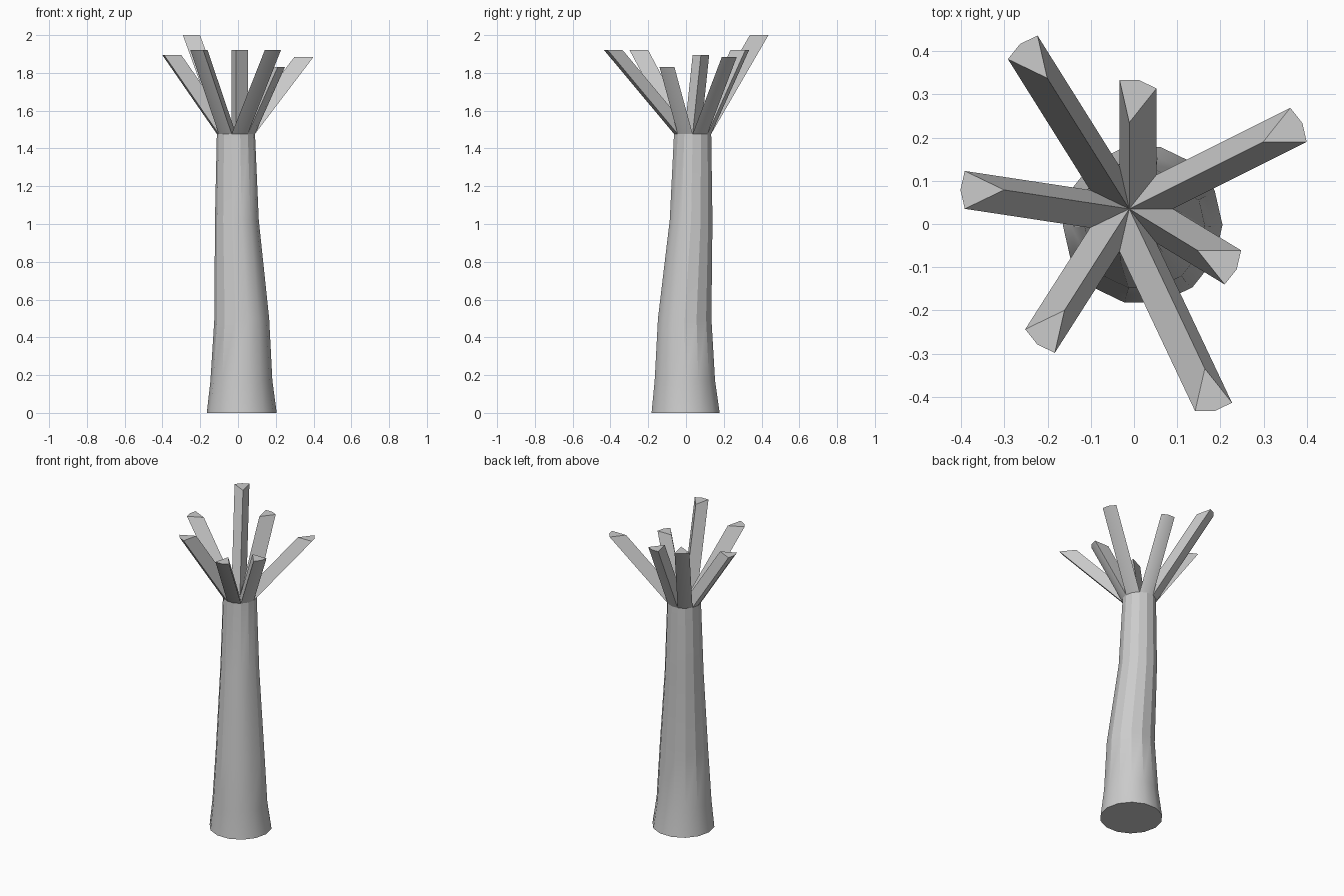
import bpy, bmesh
from math import cos, sin, pi, radians
from mathutils import Vector

if "Cube" in bpy.data.objects:
    bpy.data.objects.remove(bpy.data.objects["Cube"])

SIDES = 14


def ring_point(cx, cy, z, r, i):
    a = 2 * pi * i / SIDES
    return Vector((cx + r * cos(a), cy + r * sin(a), z))


def finish(bm, name):
    bmesh.ops.recalc_face_normals(bm, faces=bm.faces[:])
    me = bpy.data.meshes.new(name)
    bm.to_mesh(me)
    bm.free()
    ob = bpy.data.objects.new(name, me)
    bpy.context.collection.objects.link(ob)
    bpy.ops.object.select_all(action='DESELECT')
    ob.select_set(True)
    bpy.context.view_layer.objects.active = ob
    bpy.ops.object.shade_smooth_by_angle(angle=radians(25.6))


# trunk sections: centre x, centre y, z, radius
sections = [(0.02, -0.002, 0, 0.185), (0.018, -0.006, 0.17, 0.164),
            (0.02, -0.007, 0.5, 0.145), (-0.006, 0.027, 1.02, 0.116),
            (-0.011, 0.035, 1.477, 0.101)]

# trunk
bm = bmesh.new()
rings = [[bm.verts.new(ring_point(*s, i)) for i in range(SIDES)] for s in sections]
for lo, hi in zip(rings, rings[1:]):
    for i in range(SIDES):
        j = (i + 1) % SIDES
        bm.faces.new((lo[i], lo[j], hi[j], hi[i]))
bm.faces.new(rings[0][::-1])
# top cap, shared by all branch roots
bm.faces.new(rings[-1])
# normals are oriented while closed, then the hidden cap is removed
bmesh.ops.recalc_face_normals(bm, faces=bm.faces[:])
bm.faces.ensure_lookup_table()
bmesh.ops.delete(bm, geom=[bm.faces[-1]], context='FACES_ONLY')
finish(bm, "trunk")

# branches: each two-sided wedge of the trunk top is pushed out by an offset
top = sections[-1]
centre = Vector(top[:3])
offsets = [(0.31, 0.155, 1.885), (0.0, 0.2, 1.92), (-0.19, 0.303, 2.0),
           (-0.29, 0.044, 1.896), (-0.15, -0.235, 1.92),
           (0.175, -0.37, 1.92), (0.158, -0.096, 1.83)]
for k, (dx, dy, z) in enumerate(offsets):
    shift = Vector((dx, dy, z - top[2]))
    pts = [centre] + [ring_point(*top, 2 * k + n) for n in range(3)]
    bm = bmesh.new()
    lo = [bm.verts.new(p) for p in pts]
    hi = [bm.verts.new(p + shift) for p in pts]
    for i in range(4):
        j = (i + 1) % 4
        bm.faces.new((lo[i], lo[j], hi[j], hi[i]))
    bm.faces.new((hi[0], hi[1], hi[2]))
    bm.faces.new((hi[0], hi[2], hi[3]))
    finish(bm, f"branch_{k + 1}")
